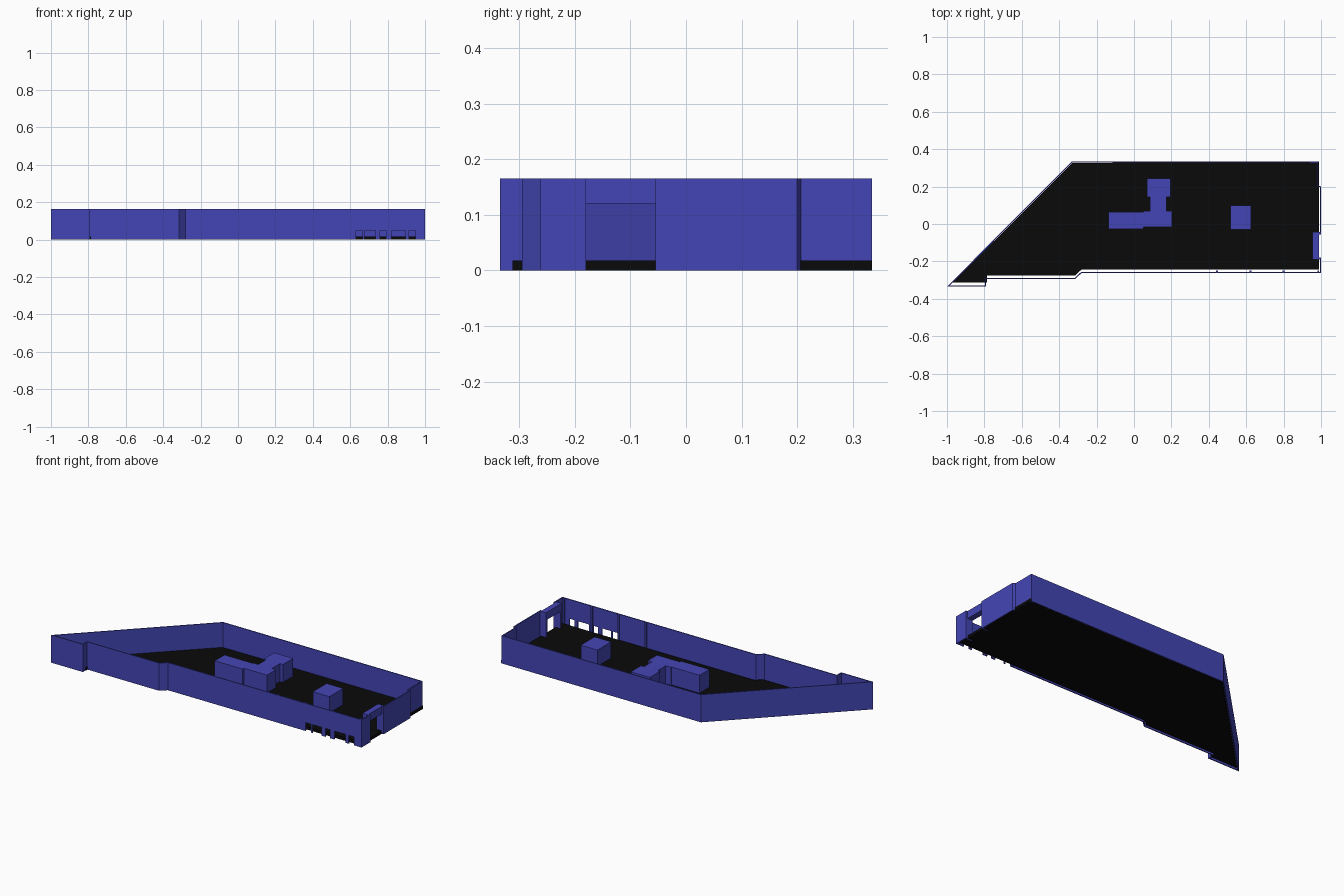
import bpy, bmesh
from mathutils import Vector

if "Cube" in bpy.data.objects:
    bpy.data.objects.remove(bpy.data.objects["Cube"])

H = 0.165      # wall height
T = 0.006      # wall thickness
FLOOR = 0.018


def material(name, rgb):
    m = bpy.data.materials.new(name)
    m.diffuse_color = (*rgb, 1)
    m.use_nodes = True
    m.node_tree.nodes["Principled BSDF"].inputs["Base Color"].default_value = m.diffuse_color
    return m


BLUE = material("wall blue", (0.057, 0.06, 0.46))
BLACK = material("floor black", (0.003, 0.003, 0.003))


def prism(bm, pts, z0, z1):
    """Add an extruded closed outline (counter-clockwise) to bm."""
    lo = [bm.verts.new((x, y, z0)) for x, y in pts]
    hi = [bm.verts.new((x, y, z1)) for x, y in pts]
    bm.faces.new(lo[::-1])
    bm.faces.new(hi)
    n = len(pts)
    for i in range(n):
        j = (i + 1) % n
        bm.faces.new((lo[i], lo[j], hi[j], hi[i]))


def make(name, mat, prisms):
    bm = bmesh.new()
    for pts, z0, z1 in prisms:
        prism(bm, pts, z0, z1)
    bmesh.ops.recalc_face_normals(bm, faces=bm.faces)
    me = bpy.data.meshes.new(name)
    bm.to_mesh(me)
    bm.free()
    me.materials.append(mat)
    ob = bpy.data.objects.new(name, me)
    bpy.context.collection.objects.link(ob)
    return ob


def rect(x0, x1, y0, y1):
    return [(x0, y0), (x1, y0), (x1, y1), (x0, y1)]


def wall(name, path):
    """Thin wall along an open path; thickness goes to the left of travel."""
    p = [Vector(q) for q in path]
    normals = []
    for a, b in zip(p, p[1:]):
        d = (b - a).normalized()
        normals.append(Vector((-d.y, d.x)))
    inner = []
    for i, q in enumerate(p):
        n0, n1 = normals[max(i - 1, 0)], normals[min(i, len(normals) - 1)]
        inner.append(q + (n0 + n1) * T / (1 + n0.dot(n1)))
    make(name, BLUE, [(list(map(tuple, p + inner[::-1])), 0, H)])


# floor slab
make("floor", BLACK, [([(-0.97, -0.314), (-0.787, -0.312), (-0.787, -0.275),
                        (-0.315, -0.275), (-0.28, -0.243), (0.988, -0.243),
                        (0.988, 0.335), (-0.33, 0.326)], 0, FLOOR)])

# long outer wall: right rear step, back, slanted side, stepped front
wall("outer_wall", [(1.0, -0.055), (1.0, 0.2), (0.985, 0.207), (0.985, 0.335),
                    (-0.333, 0.335), (-1, -0.335), (-0.79, -0.335), (-0.79, -0.295),
                    (-0.315, -0.295), (-0.28, -0.262), (0.63, -0.262)])

# front wall with low openings
FY = (-0.262, -0.262 + T)
openings = [(0.63, 0.665), (0.675, 0.735), (0.76, 0.79), (0.82, 0.895), (0.915, 0.95)]
parts = [(rect(0.63, 0.95, *FY), 0.05, H)]
for (_, a), (b, _) in zip(openings, openings[1:]):
    parts.append((rect(a, b, *FY), 0, 0.05))
make("front_wall_openings", BLUE, parts)

# front right corner up to the doorway
wall("front_corner_wall", [(0.95, -0.262), (1.0, -0.262), (1.0, -0.18)])

# doorway: side returns and header
make("door_frame", BLUE, [(rect(0.955, 0.995, -0.19, -0.18), 0, H),
                          (rect(0.955, 0.995, -0.055, -0.043), 0, H),
                          (rect(0.955, 0.99, -0.18, -0.055), 0.12, H)])

# small wall posts and corner strip
make("wall_posts", BLUE, [(rect(x - 0.005, x + 0.005, -0.258, -0.248), 0, H)
                          for x in (0.443, 0.622, 0.8, 0.985)])
make("rear_corner_strip", BLUE, [(rect(0.94, 0.985, 0.325, 0.334), 0, H)])

# interior blocks
make("square_block", BLUE, [(rect(0.515, 0.625, -0.03, 0.1), FLOOR, 0.115)])
make("angled_block", BLUE, [(rect(-0.135, 0.05, -0.027, 0.065), FLOOR, 0.125),
                            (rect(0.05, 0.202, -0.015, 0.07), FLOOR, 0.125),
                            (rect(0.085, 0.175, 0.07, 0.145), FLOOR, 0.125),
                            (rect(0.07, 0.195, 0.145, 0.242), FLOOR, 0.125)])
